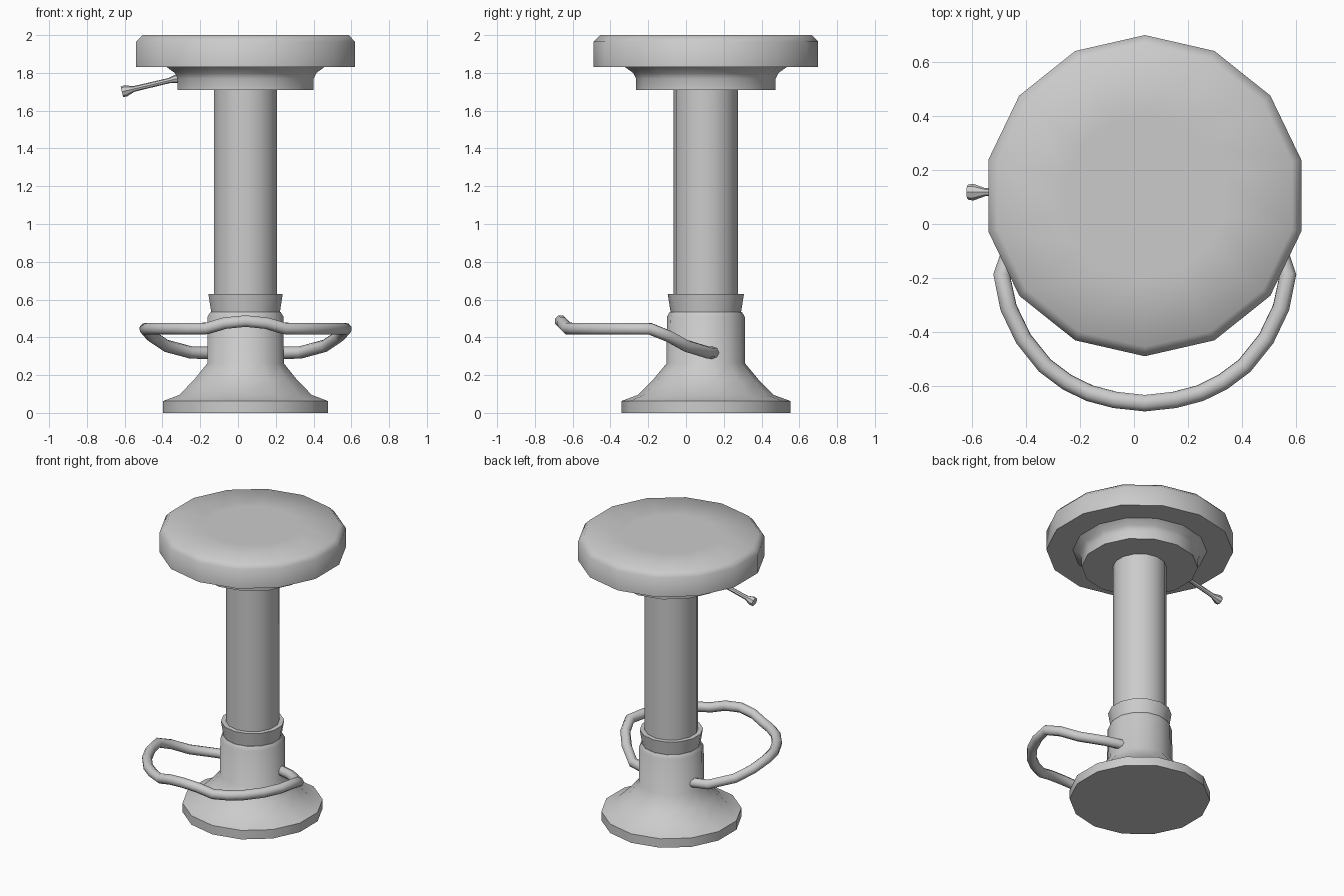
import bpy, math
from mathutils import Vector

if "Cube" in bpy.data.objects:
    bpy.data.objects.remove(bpy.data.objects["Cube"])

AX, AY = 0.04, 0.105  # common vertical axis of the stool


def smooth(ob, angle=35):
    bpy.ops.object.select_all(action='DESELECT')
    ob.select_set(True)
    bpy.context.view_layer.objects.active = ob
    bpy.ops.object.shade_smooth_by_angle(angle=math.radians(angle))


def lathe(name, profile, sides=14, angle=35, origin=(AX, AY, 0), axis=(0, 0, 1)):
    """Revolve (radius, height) pairs about an axis and cap both ends."""
    rot = Vector((0, 0, 1)).rotation_difference(Vector(axis))
    verts, faces = [], []
    for r, h in profile:
        for i in range(sides):
            a = math.pi / 2 + 2 * math.pi * i / sides
            verts.append(rot @ Vector((r * math.cos(a), r * math.sin(a), h)) + Vector(origin))
    for k in range(len(profile) - 1):
        for i in range(sides):
            j = (i + 1) % sides
            faces.append((k * sides + i, k * sides + j, (k + 1) * sides + j, (k + 1) * sides + i))
    faces.append(tuple(reversed(range(sides))))
    faces.append(tuple(range((len(profile) - 1) * sides, len(profile) * sides)))
    me = bpy.data.meshes.new(name)
    me.from_pydata(verts, [], faces)
    ob = bpy.data.objects.new(name, me)
    bpy.context.collection.objects.link(ob)
    smooth(ob, angle)
    return ob


# Padded seat and the mount below it
lathe("seat", [(0.595, 1.83), (0.595, 1.965), (0.56, 2.0), (0.30, 2.0)], angle=60)
lathe("seat_mount", [(0.37, 1.71), (0.37, 1.77), (0.385, 1.80), (0.43, 1.832)])

# Column and collar
lathe("column", [(0.171, 0.50), (0.171, 1.72)])
lathe("collar", [(0.186, 0.53), (0.202, 0.63)])

# Flared base
lathe("base", [(0.447, 0), (0.447, 0.063), (0.36, 0.095), (0.28, 0.175),
               (0.208, 0.262), (0.206, 0.51), (0.19, 0.535)], angle=40)

# Height lever with flared knob
start, end = Vector((-0.29, 0.118, 1.777)), Vector((-0.615, 0.118, 1.70))
length = (end - start).length
lathe("height_lever", [(0.023, 0), (0.022, 0.045), (0.014, 0.075), (0.015, length - 0.065),
                       (0.031, length - 0.02), (0.028, length)],
      sides=8, origin=start, axis=end - start)

# Foot rest: half of the path, mirrored about the stool axis
half = [(0.16, 0.15, 0.318), (0.29, 0.115, 0.32), (0.42, 0.0, 0.355), (0.495, -0.09, 0.405),
        (0.53, -0.19, 0.445), (0.505, -0.31, 0.445), (0.45, -0.425, 0.445),
        (0.37, -0.525, 0.445), (0.29, -0.585, 0.445), (0.205, -0.627, 0.447), (0.11, -0.652, 0.475)]
path = half + [(0, -0.664, 0.486)] + [(-x, y, z) for x, y, z in reversed(half)]
cu = bpy.data.curves.new("foot_rest", 'CURVE')
cu.dimensions = '3D'
cu.bevel_depth = 0.033
cu.bevel_resolution = 2
cu.use_fill_caps = True
sp = cu.splines.new('POLY')
sp.points.add(len(path) - 1)
for p, (x, y, z) in zip(sp.points, path):
    p.co = (x + AX, y, z, 1)
rest = bpy.data.objects.new("foot_rest", cu)
bpy.context.collection.objects.link(rest)
bpy.ops.object.select_all(action='DESELECT')
rest.select_set(True)
bpy.context.view_layer.objects.active = rest
bpy.ops.object.convert(target='MESH')
smooth(bpy.context.view_layer.objects.active, 50)
